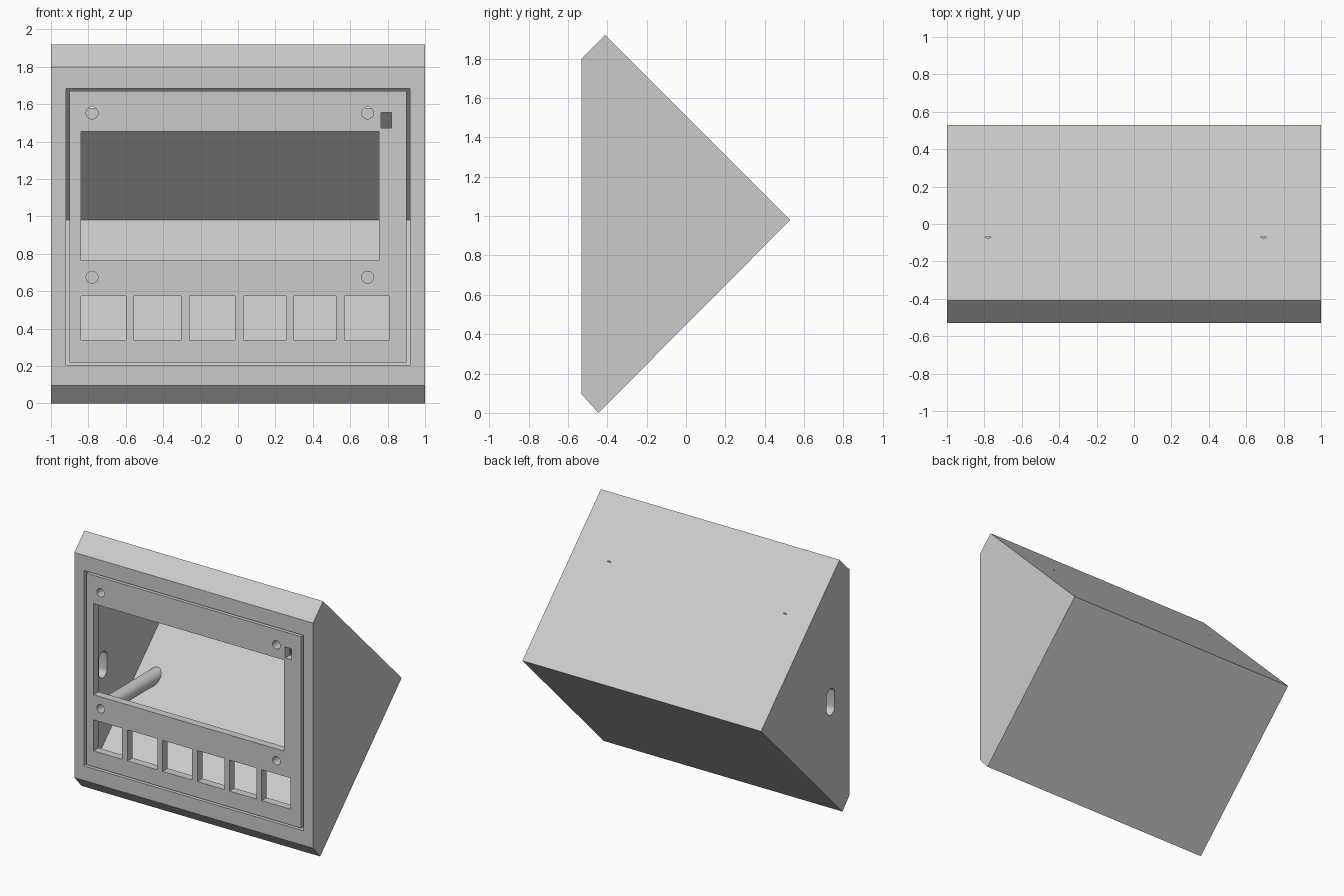
import bpy, bmesh, math
from mathutils import Matrix

if "Cube" in bpy.data.objects:
    bpy.data.objects.remove(bpy.data.objects["Cube"], do_unlink=True)

grey = bpy.data.materials.new("plain_grey")
grey.use_nodes = True
grey.diffuse_color = (0.6, 0.6, 0.6, 1)
grey.node_tree.nodes["Principled BSDF"].inputs["Base Color"].default_value = (0.6, 0.6, 0.6, 1)

FRONT, PANEL_BACK, BORE_END = -0.53, -0.47, -0.07


def add_prism(bm, profile, x0, x1):
    """Extrude a (y, z) outline along x."""
    face = bm.faces.new([bm.verts.new((x0, y, z)) for y, z in profile])
    out = bmesh.ops.extrude_face_region(bm, geom=[face])
    verts = [v for v in out["geom"] if isinstance(v, bmesh.types.BMVert)]
    bmesh.ops.translate(bm, verts=verts, vec=(x1 - x0, 0, 0))


def add_box(bm, x0, x1, z0, z1, y0, y1):
    add_prism(bm, [(y0, z0), (y1, z0), (y1, z1), (y0, z1)], x0, x1)


def add_rod(bm, x, z, radius, y0, y1):
    place = Matrix.Translation((x, (y0 + y1) / 2, z)) @ Matrix.Rotation(math.pi / 2, 4, "X")
    bmesh.ops.create_cone(bm, cap_ends=True, segments=32, radius1=radius, radius2=radius,
                          depth=y1 - y0, matrix=place)


def make_object(name, bm):
    bmesh.ops.recalc_face_normals(bm, faces=bm.faces[:])
    mesh = bpy.data.meshes.new(name)
    bm.to_mesh(mesh)
    bm.free()
    mesh.materials.append(grey)
    obj = bpy.data.objects.new(name, mesh)
    bpy.context.collection.objects.link(obj)
    return obj


def cut(obj, bm):
    """Subtract the cutter geometry and keep the result as plain mesh."""
    cutter = make_object("cutter", bm)
    cutter.hide_render = True
    mod = obj.modifiers.new("cut", "BOOLEAN")
    mod.operation, mod.solver, mod.object = "DIFFERENCE", "EXACT", cutter
    graph = bpy.context.evaluated_depsgraph_get()
    mesh = bpy.data.meshes.new_from_object(obj.evaluated_get(graph))
    obj.modifiers.clear()
    obj.data = mesh
    bpy.data.objects.remove(cutter, do_unlink=True)


def smooth(obj):
    bpy.ops.object.select_all(action="DESELECT")
    obj.select_set(True)
    bpy.context.view_layer.objects.active = obj
    bpy.ops.object.shade_smooth_by_angle(angle=math.radians(30))


# Screw positions: x, z, where the post meets the sloped wall
screws = {"upper_right": (-0.78, 1.553, -0.105), "upper_left": (0.693, 1.553, -0.105),
          "lower_right": (-0.78, 0.675, 0.16), "lower_left": (0.693, 0.675, 0.16)}


def add_bores(bm):
    for x, z, _ in screws.values():
        add_rod(bm, x, z, 0.032, FRONT - 0.1, BORE_END)


# Wedge-shaped case
bm = bmesh.new()
add_prism(bm, [(FRONT, 0.095), (-0.445, 0), (0.53, 0.98), (-0.41, 1.92), (FRONT, 1.8)], -1, 1)
case = make_object("case", bm)

# Hollow interior, open at the front
bm = bmesh.new()
add_prism(bm, [(-0.7, 0.205), (-0.37, 0.205), (0.405, 0.98), (-0.30, 1.685), (-0.7, 1.685)],
          -0.92, 0.92)
cut(case, bm)

# Rounded cable slot through one side wall
slot = []
for i in range(26):
    a = math.pi * (i if i < 13 else i - 1) / 12
    slot.append((-0.303 + 0.048 * math.cos(a), 0.885 + (0.052 if i < 13 else -0.052) + 0.048 * math.sin(a)))
bm = bmesh.new()
add_prism(bm, slot, -1.1, -0.85)
cut(case, bm)

# Screw bores that just break through the upper slope
bm = bmesh.new()
add_bores(bm)
cut(case, bm)
smooth(case)

# Front panel with window, small port and button openings
bm = bmesh.new()
add_box(bm, -0.90, 0.90, 0.22, 1.67, FRONT, PANEL_BACK)
panel = make_object("front_panel", bm)
bm = bmesh.new()
add_box(bm, -0.84, 0.755, 0.765, 1.455, -0.7, -0.4)
add_box(bm, 0.764, 0.82, 1.472, 1.556, -0.7, -0.4)
for x0, x1 in [(-0.84, -0.6), (-0.555, -0.305), (-0.26, -0.015),
               (0.03, 0.26), (0.30, 0.525), (0.57, 0.81)]:
    add_box(bm, x0, x1, 0.34, 0.575, -0.7, -0.4)
add_bores(bm)
cut(panel, bm)
smooth(panel)

# Screw posts from the panel to the sloped walls
for name, (x, z, end) in screws.items():
    bm = bmesh.new()
    add_rod(bm, x, z, 0.055, PANEL_BACK, end)
    post = make_object(name + "_screw_post", bm)
    bm = bmesh.new()
    add_rod(bm, x, z, 0.032, FRONT - 0.1, BORE_END)
    cut(post, bm)
    smooth(post)
